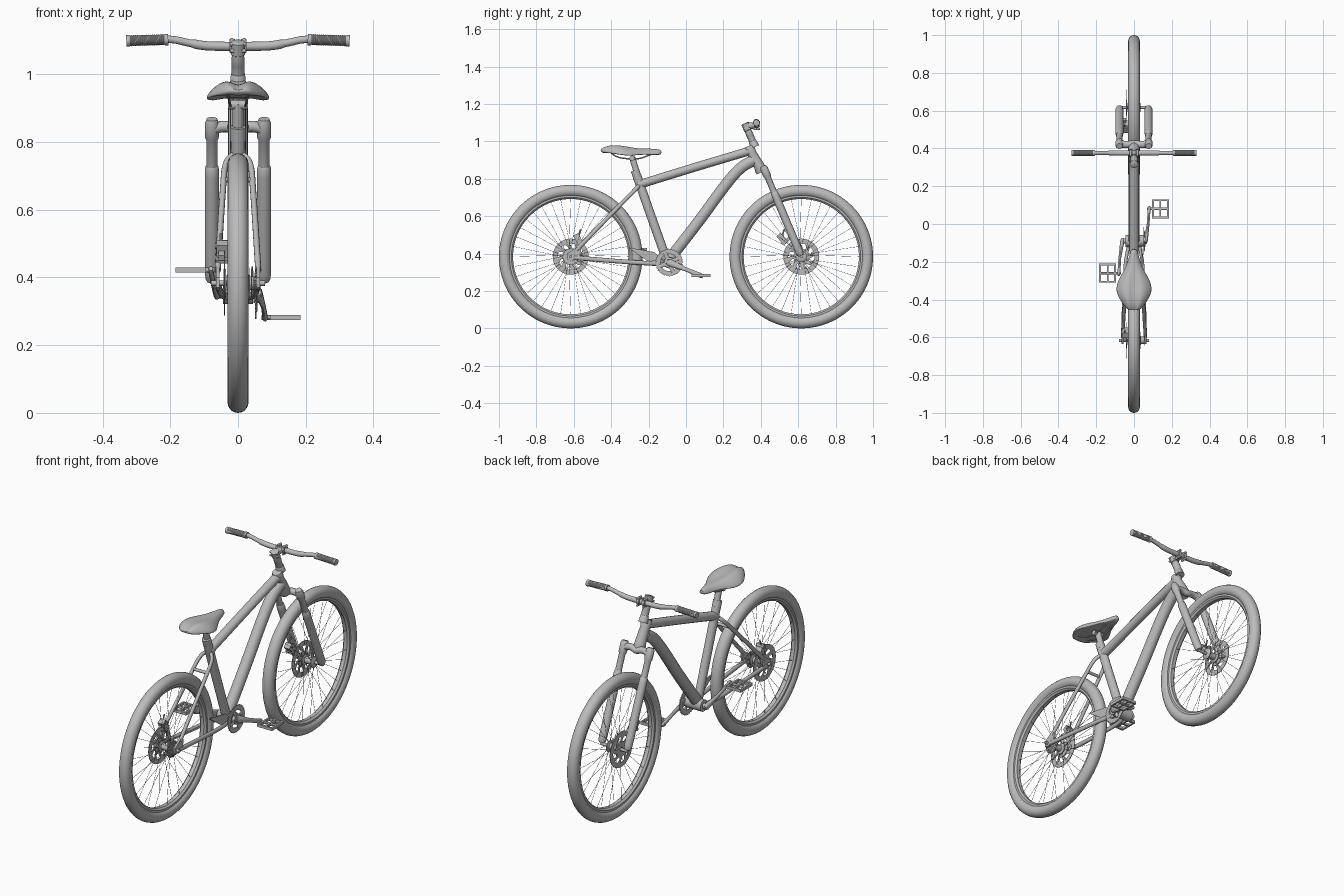
import bpy, bmesh, math
from mathutils import Vector, Matrix

if "Cube" in bpy.data.objects:
    bpy.data.objects.remove(bpy.data.objects["Cube"])

grey = bpy.data.materials.new("grey")
grey.diffuse_color = (0.5, 0.5, 0.5, 1)
grey.use_nodes = True
grey.node_tree.nodes["Principled BSDF"].inputs["Base Color"].default_value = grey.diffuse_color
R, AX = 0.3835, 0.6165          # wheel radius, axle distance from centre


def make(name, bm, angle=40):
    bmesh.ops.recalc_face_normals(bm, faces=bm.faces)
    me = bpy.data.meshes.new(name)
    bm.to_mesh(me)
    bm.free()
    me.materials.append(grey)
    ob = bpy.data.objects.new(name, me)
    bpy.context.collection.objects.link(ob)
    bpy.ops.object.select_all(action='DESELECT')
    ob.select_set(True)
    bpy.context.view_layer.objects.active = ob
    bpy.ops.object.shade_smooth_by_angle(angle=math.radians(angle))
    return ob


def skin(bm, rings, loop=False):
    """Bridge rings of points; cap the ends unless looped."""
    vs = [[bm.verts.new(p) for p in r] for r in rings]
    n = len(vs[0])
    for i in range(len(vs) if loop else len(vs) - 1):
        a, b = vs[i], vs[(i + 1) % len(vs)]
        for j in range(n):
            k = (j + 1) % n
            bm.faces.new((a[j], a[k], b[k], b[j]))
    if not loop:
        bm.faces.new(vs[0])
        bm.faces.new(vs[-1])


def spline(p, steps=6):
    p = [Vector(q) for q in p]
    e = [2 * p[0] - p[1]] + p + [2 * p[-1] - p[-2]]
    out = []
    for i in range(1, len(e) - 2):
        a, b, c, d = e[i - 1:i + 3]
        for s in range(steps):
            t = s / steps
            out.append(0.5 * (2 * b + (c - a) * t + (2 * a - 5 * b + 4 * c - d) * t * t
                              + (3 * b - a - 3 * c + d) * t ** 3))
    return out + [p[-1]]


def sweep(bm, pts, rad, n=16):
    """Tube along pts; rad is a number, (in-plane, sideways) or one radius per point."""
    pts = [Vector(p) for p in pts]
    rings = []
    for i, p in enumerate(pts):
        t = (pts[min(i + 1, len(pts) - 1)] - pts[max(i - 1, 0)]).normalized()
        ref = Vector((0, 0, 1)) if abs(t.x) > 0.8 else Vector((1, 0, 0))
        u = t.cross(ref).normalized()
        v = t.cross(u)
        r = rad[i] if isinstance(rad, list) else rad
        ru, rv = r if isinstance(r, tuple) else (r, r)
        rings.append([p + u * ru * math.cos(a) + v * rv * math.sin(a)
                      for a in (2 * math.pi * k / n for k in range(n))])
    skin(bm, rings)


def tube(name, pts, rad, n=16):
    bm = bmesh.new()
    sweep(bm, pts, rad, n)
    return make(name, bm)


def lathe(bm, prof, y, z, n=64, tooth=0):
    """Turn a closed (x, r) profile about the x axis; optional teeth on the rim."""
    top = max(r for x, r in prof)
    rings = []
    for k in range(n):
        a = 2 * math.pi * k / n
        rr = [(x, r - (tooth if r == top and k % 4 > 1 else 0)) for x, r in prof]
        rings.append([(x, y + r * math.cos(a), z + r * math.sin(a)) for x, r in rr])
    skin(bm, rings, True)


def disc(bm, x0, x1, r0, r1, y, z, n=64, tooth=0):
    lathe(bm, [(x0, r0), (x1, r0), (x1, r1), (x0, r1)], y, z, n, tooth)


def box(bm, c, size, tilt=0):
    m = Matrix.Translation(c) @ Matrix.Rotation(tilt, 4, 'X') @ Matrix.Diagonal((*size, 1))
    bmesh.ops.create_cube(bm, size=1, matrix=m)


# wheels
for side, y in (("rear", -AX), ("front", AX)):
    bm = bmesh.new()
    prof = []
    for k in range(20):
        a = 2 * math.pi * k / 20
        prof.append((0.031 * math.cos(a), R - 0.0315 + 0.0315 * math.sin(a)))
    lathe(bm, prof, y, R, 96)
    make(side + "_tyre", bm)
    bm = bmesh.new()
    lathe(bm, [(-.019, .332), (-.019, .317), (-.010, .308), (.010, .308), (.019, .317), (.019, .332)], y, R, 96)
    make(side + "_rim", bm)
    bm = bmesh.new()
    for k in range(36):
        a = 2 * math.pi * k / 36
        b = a + (0.35 if k % 4 < 2 else -0.35)
        s = 0.028 if k % 2 else -0.028
        sweep(bm, [(s, y + .026 * math.cos(b), R + .026 * math.sin(b)),
                   (s * .15, y + .31 * math.cos(a), R + .31 * math.sin(a))], 0.0009, 5)
    make(side + "_spokes", bm)
    bm = bmesh.new()
    lathe(bm, [(-.034, .006), (-.034, .022), (-.029, .03), (-.024, .03), (-.02, .017), (.02, .017),
               (.024, .03), (.029, .03), (.034, .022), (.034, .006)], y, R, 32)
    sweep(bm, [(-.08, y, R), (.08, y, R)], 0.008)
    make(side + "_hub", bm)
    # brake rotor with curved arms
    bm = bmesh.new()
    disc(bm, -.042, -.039, .07, .096, y, R)
    disc(bm, -.043, -.036, .012, .042, y, R, 32)
    for k in range(8):
        a = 2 * math.pi * k / 8
        pts = [(-.0405, y + r * math.cos(a + o), R + r * math.sin(a + o))
               for r, o in ((.036, 0), (.055, .1), (.076, .3))]
        sweep(bm, pts, [(.012, .0015), (.009, .0015), (.013, .0015)], 8)
    make(side + "_brake_rotor", bm)
    # brake caliper
    bm = bmesh.new()
    cy, cz = (-.575, .475) if y < 0 else (.515, .478)
    tilt = 0.5 if y < 0 else 0.75
    box(bm, (-.046, cy, cz), (.034, .03, .062), tilt)
    box(bm, (-.05, cy + (-.02 if y < 0 else .025), cz - .008), (.016, .04, .018), tilt)
    for o in (-.018, .018):
        sweep(bm, [(-.068, cy, cz + o), (-.025, cy, cz + o)], .009, 12)
    sweep(bm, [(-.05, cy, cz + .02), (-.05, cy + .012, cz + .055)], .004, 8)
    make(side + "_brake_caliper", bm, 30)

# sprocket cluster
bm = bmesh.new()
for i in range(5):
    disc(bm, .034 + i * .005, .036 + i * .005, .012, .046 - i * .005, -AX, R, 64, .004)
disc(bm, .03, .06, .008, .02, -AX, R, 24)
make("sprockets", bm)

# frame
tube("top_tube", spline([(0, .345, .95), (0, .05, .862), (0, -.255, .768)]), (.023, .024))
tube("down_tube", spline([(0, .362, .90), (0, .29, .855), (0, .21, .765), (0, .07, .575), (0, -.085, .375)]), (.03, .029), 20)
tube("seat_tube", [(0, -.262, .815), (0, -.215, .68), (0, -.105, .37)], (.024, .022))
tube("head_tube", [(0, .335, .975), (0, .339, .965), (0, .352, .935), (0, .388, .875), (0, .402, .842), (0, .405, .835)],
     [.024, .028, .025, .028, .031, .029], 24)
tube("bottom_bracket", [(-.045, -.09, .352), (.045, -.09, .352)], .031, 24)
tube("seat_collar", [(0, -.259, .805), (0, -.273, .845)], .023)
tube("seat_post", [(0, -.25, .79), (0, -.288, .915)], .0165)
for s, side in ((-1, "left"), (1, "right")):
    tube(side + "_seat_stay", spline([(s * .008, -.248, .768), (s * .036, -.278, .735), (s * .045, -.36, .652),
                                      (s * .06, -.585, .42)]), (.011, .009), 12)
    tube(side + "_chain_stay", spline([(s * .025, -.10, .342), (s * .044, -.2, .348), (s * .052, -.35, .358),
                                       (s * .06, -.60, .378)]), (.012, .009), 12)
    bm = bmesh.new()
    tri = [(-.635, .37), (-.635, .40), (-.575, .44), (-.56, .42), (-.57, .375), (-.6, .362)]
    skin(bm, [[(s * (.06 + d), a, b) for a, b in tri] for d in (-.005, .005)])
    make(side + "_dropout", bm, 30)
tube("stay_bridge", [(-.042, -.325, .688), (.042, -.325, .688)], .008, 12)
bm = bmesh.new()
skin(bm, [[(x, a, b) for a, b in ((-.31, .433), (-.17, .408), (-.13, .37), (-.2, .355))] for x in (.04, .045)])
make("chain_guide", bm, 30)

# fork
AXIS = Vector((0, -.205, .485)) / .485


def on_leg(x, z):
    return Vector((x, AX, R)) + AXIS * (z - R)


for s, side in ((-1, "left"), (1, "right")):
    tube(side + "_fork_lower", [on_leg(s * .077, z) for z in (.388, .395, .41, .45, .70, .725, .73)],
         [.014, .0185, .0205, .021, .021, .02, .017], 20)
    tube(side + "_fork_upper", [on_leg(s * .077, z) for z in (.72, .805, .815, .855, .868)],
         [.0165, .0165, .021, .021, .016], 20)
tube("fork_crown", spline([on_leg(-.077, .836), on_leg(-.052, .845), on_leg(-.025, .845), on_leg(0, .838),
                           on_leg(.025, .845), on_leg(.052, .845), on_leg(.077, .836)], 3),
     (.019, .017))

# steerer, stem and spacers
tube("steerer", [on_leg(0, z) for z in (.97, 1.0, 1.002, 1.03, 1.032, 1.058, 1.06, 1.094, 1.097)],
     [.024, .021, .019, .019, .02, .018, .021, .021, .016], 20)
bm = bmesh.new()
sweep(bm, [(0, .325, 1.082), (0, .365, 1.084)], [(.018, .02), (.016, .018)], 12)
for x in (-.017, .017):
    sweep(bm, [(x - .008, .376, 1.085), (x + .008, .376, 1.085)], .02, 20)
for x in (-.018, .018):
    for z in (1.066, 1.102):
        sweep(bm, [(x, .36, z), (x, .395, z)], .006, 10)
    for z in (1.07, 1.088):
        sweep(bm, [(x - .006, .312, z), (x + .006, .312, z)], .006, 10)
make("stem", bm)

# handlebar and ridged grips
half = [(.05, 1.083), (.10, 1.085), (.15, 1.094), (.195, 1.103), (.26, 1.102), (.325, 1.099)]
bar = spline([(-x, .376, z) for x, z in reversed(half)] + [(0, .376, 1.083)] + [(x, .376, z) for x, z in half], 4)
tube("handlebar", bar, [.0135 if abs(p.x) < .13 else .011 for p in bar])
for s, side in ((-1, "left"), (1, "right")):
    pts, rad = [], []
    for i in range(41):
        pts.append((s * (.206 + .124 * i / 40), .376, 1.103 - .004 * i / 40))
        rad.append(.017 if i < 4 or i > 36 else (.0165 if i % 2 else .0148))
    tube(side + "_grip", pts, rad, 16)

# seat: lofted sections with drooping wings and a centre groove
bm = bmesh.new()
rings = []
for y, w, top, droop in ((-.457, .028, .97, .004), (-.445, .042, .98, .01), (-.415, .065, .988, .022), (-.375, .09, .988, .03),
                         (-.335, .096, .982, .03), (-.295, .083, .975, .027), (-.25, .055, .967, .018), (-.20, .033, .962, .012),
                         (-.15, .021, .958, .008), (-.130, .012, .953, .004)):
    th = .02 if y < -.45 or y > -.14 else .046 if y < -.27 else .034
    ring = []
    for k in range(32):
        a = 2 * math.pi * k / 32
        x = w * math.cos(a)
        z = top - th / 2 + th / 2 * math.sin(a) - droop * abs(math.cos(a)) ** 2.5
        if math.sin(a) > 0:
            z -= min(.02, max(0, (-.2 - y) * .14)) * math.exp(-(x / .022) ** 2)
        ring.append((x, y, z))
    rings.append(ring)
skin(bm, rings)
seat = make("seat", bm, 70)
sub = seat.modifiers.new("smooth", 'SUBSURF')
sub.levels = sub.render_levels = 1
bm = bmesh.new()
for s in (-1, 1):
    sweep(bm, spline([(s * .03, -.41, .945), (s * .025, -.37, .918), (s * .022, -.32, .908), (s * .022, -.25, .908),
                      (s * .016, -.20, .925), (s * .008, -.16, .938)], 4), .0038, 8)
sweep(bm, [(-.03, -.288, .91), (.03, -.288, .91)], .014, 14)
make("seat_rails", bm)

# chainring and cranks
bm = bmesh.new()
disc(bm, .05, .054, .046, .074, -.09, .352, 128, .004)
disc(bm, .046, .062, .008, .028, -.09, .352, 32)
for k in range(4):
    a = 2 * math.pi * k / 4 + .4
    d = Vector((0, math.cos(a), math.sin(a)))
    o = Vector((.054, -.09, .352))
    sweep(bm, [o + d * .022, o + d * .056], [(.012, .004), (.009, .003)], 10)
make("chainring", bm)
for s, side in ((-1, "left"), (1, "right")):
    py, pz = -.09 + s * .17, .352 - s * .07
    tube(side + "_crank", [(s * .06, -.09 - s * .012, .352 + s * .005), (s * .062, -.09, .352), (s * .075, -.09 + s * .09, .352 - s * .037),
                           (s * .08, py, pz), (s * .08, py + s * .012, pz - s * .005)],
         [(.012, .007), (.019, .011), (.011, .007), (.013, .008), (.007, .006)], 14)
    bm = bmesh.new()
    sweep(bm, [(s * .07, py, pz), (s * .18, py, pz)], .007, 12)
    for x in (.10, .139, .179):
        box(bm, (s * x, py, pz), (.010, .10, .015))
    for o in (-.046, .046):
        box(bm, (s * .139, py + o, pz), (.088, .010, .015))
    make(side + "_pedal", bm, 30)
tube("crank_axle", [(-.066, -.09, .352), (.068, -.09, .352)], .014)
